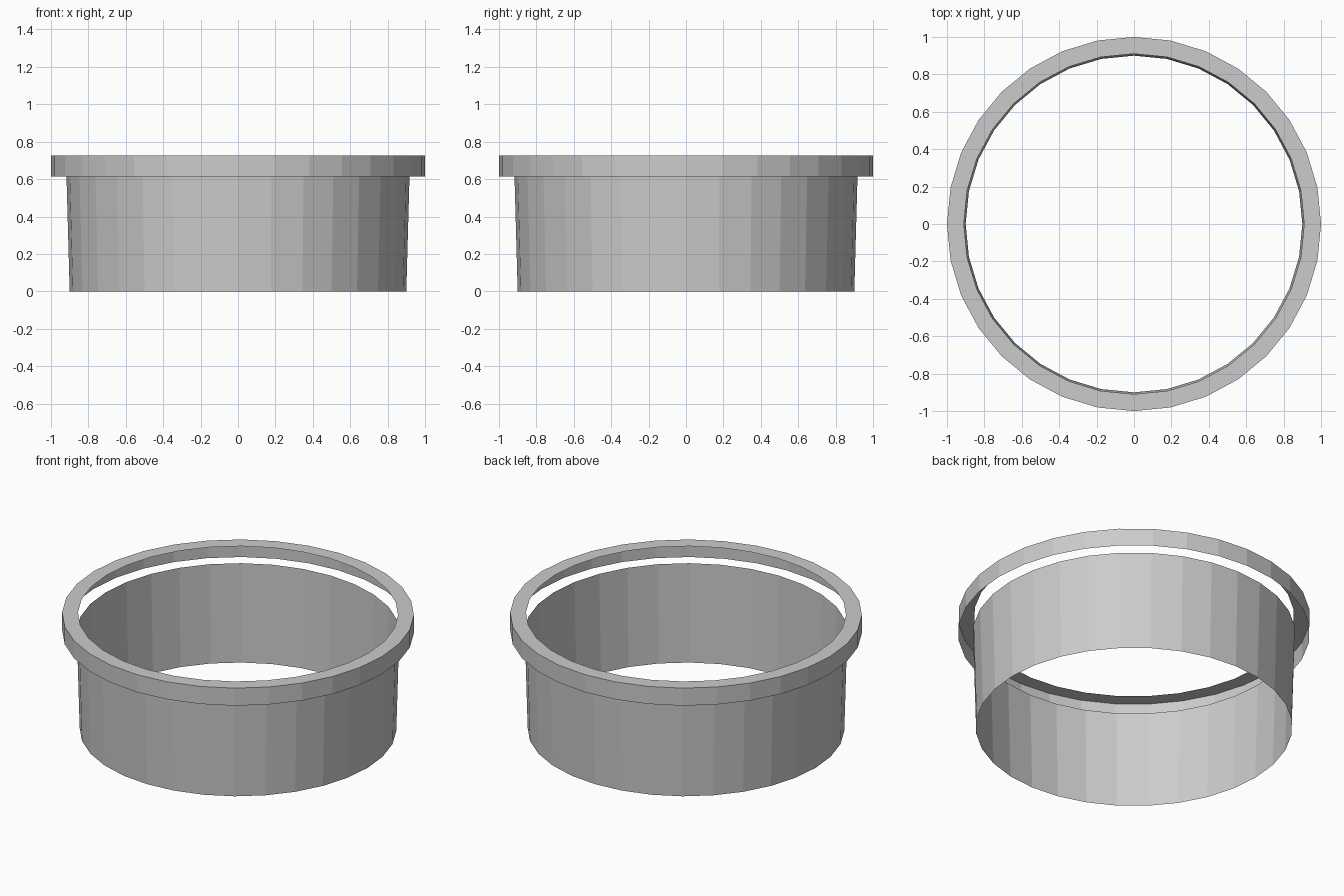
import bpy, bmesh
from math import cos, sin, tau

if "Cube" in bpy.data.objects:
    bpy.data.objects.remove(bpy.data.objects["Cube"])

SIDES = 32


def revolve(name, profile):
    """Turn an open (radius, z) profile into a flat-shaded faceted shell."""
    bm = bmesh.new()
    rings = [[bm.verts.new((r * cos(tau * i / SIDES), r * sin(tau * i / SIDES), z))
              for i in range(SIDES)] for r, z in profile]
    for low, high in zip(rings, rings[1:]):
        for i in range(SIDES):
            j = (i + 1) % SIDES
            bm.faces.new((low[i], low[j], high[j], high[i]))
    mesh = bpy.data.meshes.new(name)
    bm.to_mesh(mesh)
    bm.free()
    obj = bpy.data.objects.new(name, mesh)
    bpy.context.collection.objects.link(obj)
    return obj


# Slightly flared single-surface wall, open at both ends
revolve("tapered_wall", [(0.90, 0.0), (0.917, 0.615)])

# Overhanging rim: outer band and flat top, open underneath
revolve("top_rim", [(1.0, 0.615), (1.0, 0.725), (0.91, 0.725)])
